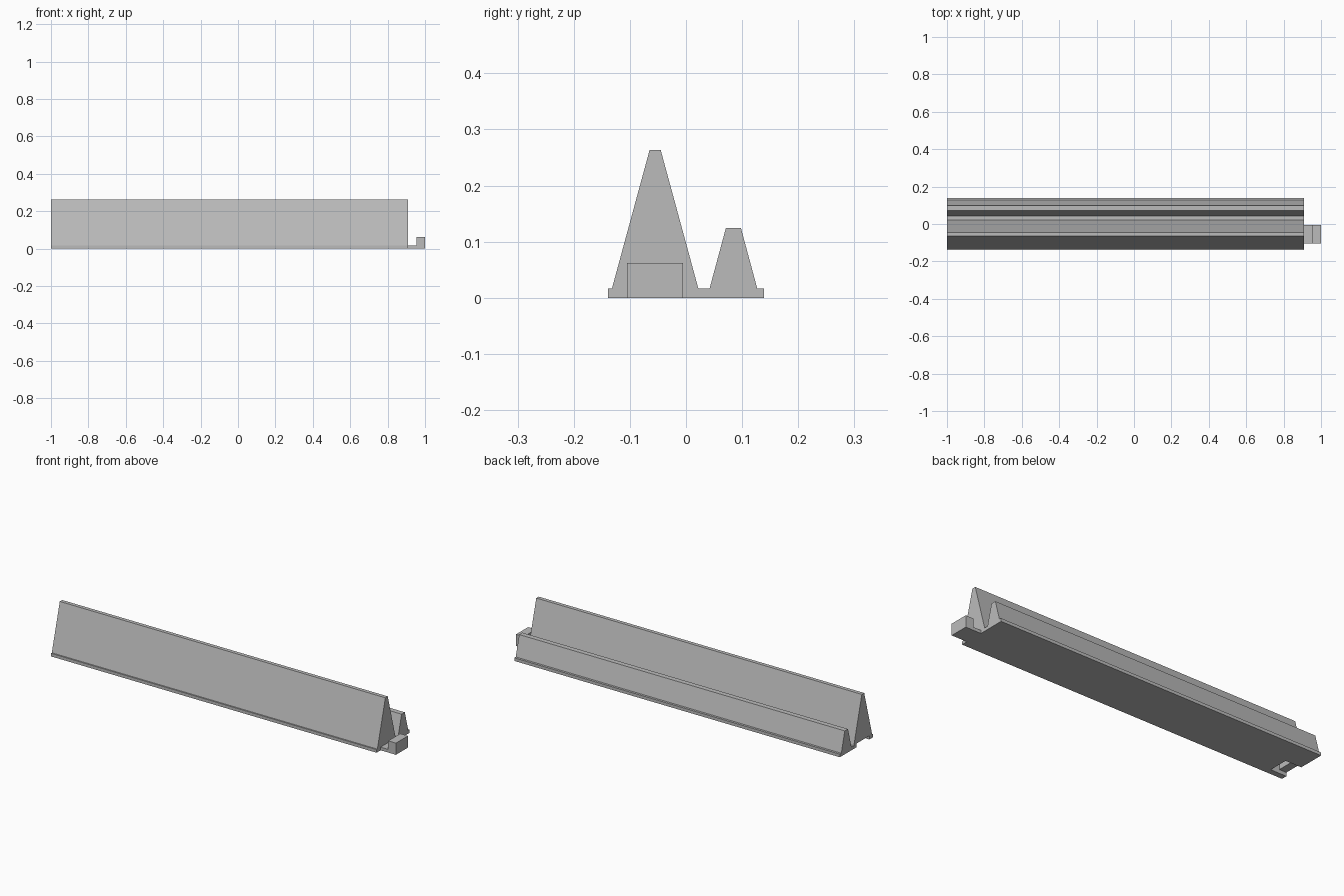
import bpy, bmesh
from mathutils import Vector

cube = bpy.data.objects.get("Cube")
if cube:
    bpy.data.objects.remove(cube, do_unlink=True)

grey = bpy.data.materials.new("plain grey")
grey.use_nodes = True
grey.diffuse_color = (0.5, 0.5, 0.5, 1)
grey.node_tree.nodes["Principled BSDF"].inputs["Base Color"].default_value = (0.5, 0.5, 0.5, 1)


def extrude_profile(name, points, travel):
    """Closed prism from a planar outline pushed along a vector."""
    bm = bmesh.new()
    face = bm.faces.new([bm.verts.new(p) for p in points])
    result = bmesh.ops.extrude_face_region(bm, geom=[face], use_keep_orig=True)
    moved = [g for g in result["geom"] if isinstance(g, bmesh.types.BMVert)]
    bmesh.ops.translate(bm, verts=moved, vec=Vector(travel))
    bmesh.ops.recalc_face_normals(bm, faces=bm.faces)
    mesh = bpy.data.meshes.new(name)
    bm.to_mesh(mesh)
    bm.free()
    mesh.materials.append(grey)
    obj = bpy.data.objects.new(name, mesh)
    bpy.context.collection.objects.link(obj)
    return obj


START, END = -1.0, 0.91      # ends of the long body
BASE = 0.0165                # thickness of the base plate
HALF = 0.139                 # half the base width
HOOK_X, HOOK_TOP = 0.955, 0.062
TAB_Y0, TAB_Y1 = -0.105, -0.005

# Body: base plate with a tall and a low tapered ridge
section = [(-HALF, 0), (HALF, 0), (HALF, BASE),
           (0.127, BASE), (0.098, 0.124), (0.071, 0.124), (0.042, BASE),
           (0.022, BASE), (-0.045, 0.263), (-0.065, 0.263), (-0.132, BASE),
           (-HALF, BASE)]
body = extrude_profile("ridged_body", [(START, y, z) for y, z in section],
                       (END - START, 0, 0))

# Connecting tab with an upright hook at the left end
tab = [(END, 0), (1, 0), (1, HOOK_TOP), (HOOK_X, HOOK_TOP),
       (HOOK_X, BASE), (END, BASE)]
extrude_profile("connecting_tab", [(x, TAB_Y0, z) for x, z in tab],
                (0, TAB_Y1 - TAB_Y0, 0))

# Matching socket under the right end, slightly larger than the tab
gap = 0.003
shift = START - END
inner, step = 1 + shift + gap, HOOK_X + shift - gap
slot = [(START - 0.05, -0.05), (inner, -0.05), (inner, HOOK_TOP + gap),
        (step, HOOK_TOP + gap), (step, BASE + gap), (START - 0.05, BASE + gap)]
cutter = extrude_profile("socket_cutter", [(x, TAB_Y0 - gap, z) for x, z in slot],
                         (0, TAB_Y1 - TAB_Y0 + 2 * gap, 0))
cutter.hide_render = True
cutter.hide_viewport = True
cut = body.modifiers.new("socket", "BOOLEAN")
cut.operation = "DIFFERENCE"
cut.solver = "EXACT"
cut.object = cutter
